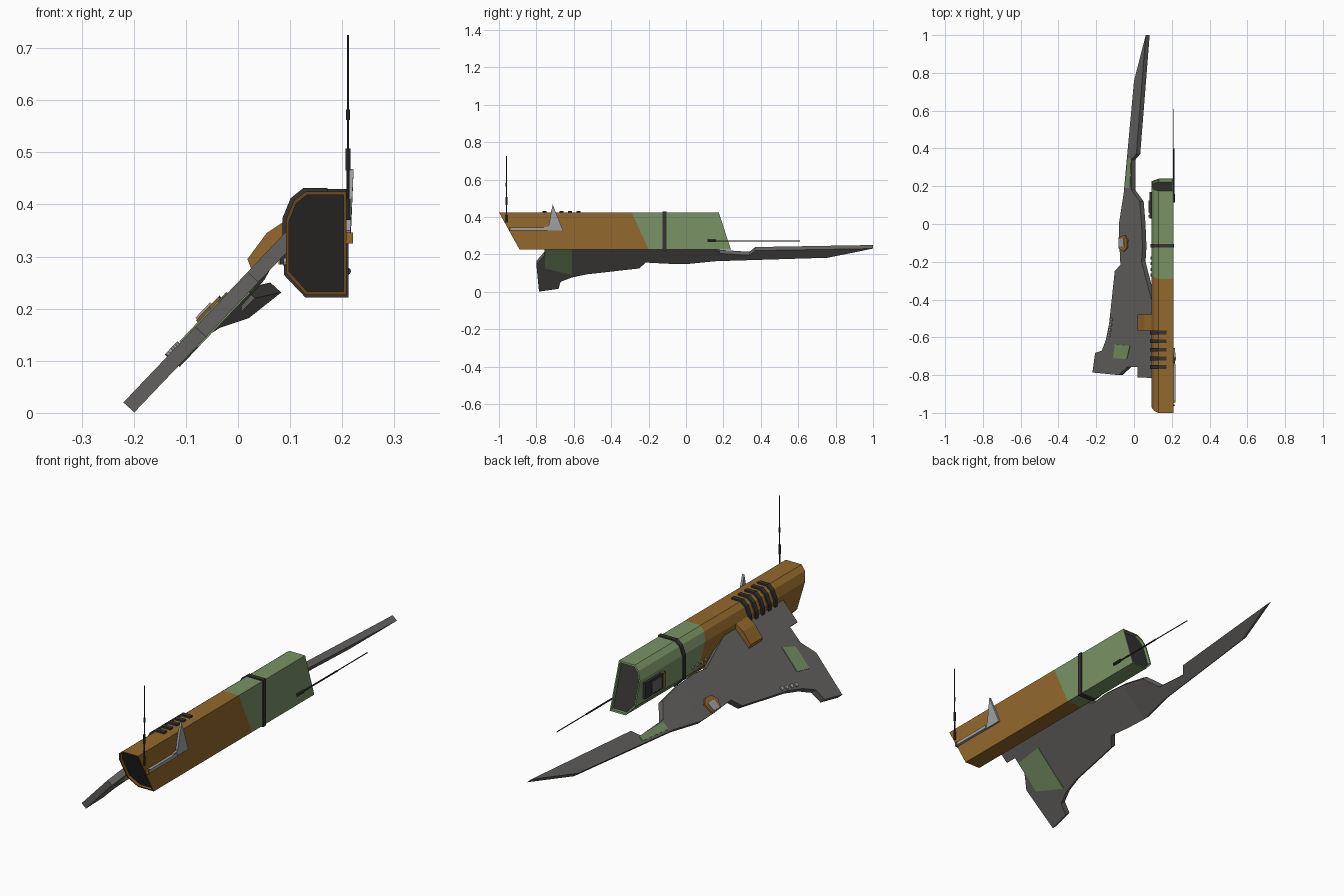
import bpy, bmesh
from mathutils import Vector as V

if "Cube" in bpy.data.objects:
    bpy.data.objects.remove(bpy.data.objects["Cube"])


def material(name, rgb):
    m = bpy.data.materials.new(name)
    m.diffuse_color = (*rgb, 1)
    m.use_nodes = True
    m.node_tree.nodes["Principled BSDF"].inputs["Base Color"].default_value = m.diffuse_color
    return m


BROWN = material("brown", (0.29, 0.14, 0.025))
GREEN = material("green", (0.19, 0.29, 0.13))
DARK = material("dark", (0.035, 0.033, 0.032))
GREY = material("hull_grey", (0.13, 0.125, 0.12))
PALE = material("pale_grey", (0.35, 0.36, 0.38))


def loft(name, rings, mat):
    """Skin a list of equal-length rings and cap both ends."""
    bm = bmesh.new()
    vs = [[bm.verts.new(p) for p in r] for r in rings]
    n = len(rings[0])
    for a, b in zip(vs, vs[1:]):
        for i in range(n):
            j = (i + 1) % n
            bm.faces.new((a[i], a[j], b[j], b[i]))
    bm.faces.new(vs[0])
    bm.faces.new(vs[-1])
    bmesh.ops.recalc_face_normals(bm, faces=bm.faces)
    me = bpy.data.meshes.new(name)
    bm.to_mesh(me)
    bm.free()
    me.materials.append(mat)
    ob = bpy.data.objects.new(name, me)
    bpy.context.collection.objects.link(ob)
    return ob


def prism(name, pts, vec, mat):
    return loft(name, [[V(p) for p in pts], [V(p) + V(vec) for p in pts]], mat)


def box(name, lo, hi, mat):
    pts = [(lo[0], lo[1], lo[2]), (hi[0], lo[1], lo[2]),
           (hi[0], hi[1], lo[2]), (lo[0], hi[1], lo[2])]
    return prism(name, pts, (0, 0, hi[2] - lo[2]), mat)


def rod(name, a, b, r, mat, sides=8):
    a, b = V(a), V(b)
    bpy.ops.mesh.primitive_cone_add(vertices=sides, radius1=r, radius2=r,
                                    depth=(b - a).length, location=(a + b) / 2)
    ob = bpy.context.object
    ob.name = name
    ob.rotation_euler = (b - a).to_track_quat('Z', 'Y').to_euler()
    ob.data.materials.append(mat)


# Fuselage: chamfered section with slanted ends
SEC = [(0.208, 0.425), (0.13, 0.425), (0.107, 0.407), (0.092, 0.37),
       (0.092, 0.268), (0.131, 0.226), (0.208, 0.226)]


def scaled(kx, kz):
    return [(0.15 + (x - 0.15) * kx, 0.3255 + (z - 0.3255) * kz) for x, z in SEC]


def slanted(sec, top, bottom, push=0.0):
    return [V((x, top + (0.425 - z) / 0.199 * (bottom - top) + push, z)) for x, z in sec]


INNER = scaled(0.9, 0.93)
FRONT, JOINT, BACK = (-1.0, -0.89), (-0.29, -0.2), (0.175, 0.24)
loft("front_hull", [slanted(INNER, *FRONT, 0.02), slanted(INNER, *FRONT),
                    slanted(SEC, *FRONT), slanted(SEC, *JOINT)], BROWN)
loft("rear_hull", [slanted(INNER, *BACK, -0.02), slanted(INNER, *BACK),
                   slanted(SEC, *BACK), slanted(SEC, *JOINT)], GREEN)
for name, end, d in (("front_intake", FRONT, 0.015), ("rear_exhaust", BACK, -0.015)):
    loft(name, [slanted(INNER, *end, d), slanted(INNER, *end, d * 1.5)], DARK)

# Band around the rear hull and ribs over the front hull
prism("hull_band", [(x, -0.125, z) for x, z in scaled(1.07, 1.05)], (0, 0.02, 0), DARK)
RIB = [(0.172, 0.432), (0.126, 0.432), (0.101, 0.412), (0.085, 0.373), (0.085, 0.335),
       (0.094, 0.335), (0.094, 0.37), (0.108, 0.405), (0.13, 0.422), (0.172, 0.422)]
for i in range(5):
    prism("hull_rib", [(x, -0.767 + i * 0.0455, z) for x, z in RIB], (0, 0.02, 0), DARK)

# Equipment box and rivets on the left side of the hull
box("side_box", (0.081, 0.03, 0.285), (0.095, 0.17, 0.355), DARK)
box("side_box_plate", (0.078, 0.06, 0.295), (0.09, 0.125, 0.345), GREY)
box("side_box_trim", (0.078, 0.035, 0.285), (0.09, 0.047, 0.355), BROWN)
for i in range(4):
    y = -0.27 + i * 0.03
    rod("hull_rivet", (0.095, y, 0.29), (0.087, y, 0.29), 0.008, PALE)

# Swept wing: flat 46 degree root plate plus a blade bent slightly down
THICK = V((0.021, 0, -0.019))
NORMAL = V((-0.724, 0, 0.69))


def on_wing(x, y, lift=0.0):
    return V((x, y, 0.02 + (x + 0.22) * 1.05 - 0.066 * max(0, y))) + NORMAL * lift


ROOT = [(-0.08, 0), (-0.078, -0.1), (-0.072, -0.215), (-0.102, -0.25), (-0.132, -0.53),
        (-0.148, -0.61), (-0.17, -0.67), (-0.206, -0.682), (-0.22, -0.786),
        (-0.082, -0.8), (-0.035, -0.757), (0.018, -0.757), (0.018, -0.812),
        (0.092, -0.815), (0.092, -0.4), (0.04, -0.2), (0.045, -0.12), (0.04, 0)]
BLADE = [(-0.08, 0), (-0.055, 0.16), (0, 0.757), (0.062, 1.0), (0.012, 0.37),
         (-0.014, 0.34), (-0.014, 0.18), (0.03, 0.12), (0.04, 0)]
prism("wing_root", [on_wing(*p) for p in ROOT], THICK, GREY)
prism("wing_blade", [on_wing(*p) for p in BLADE], THICK, GREY)

# Coloured panels on the wing
prism("upper_panel", [on_wing(*p, -0.004) for p in
                      [(-0.1, -0.638), (-0.02, -0.645), (-0.037, -0.715), (-0.11, -0.71)]],
      NORMAL * 0.007, GREEN)
prism("blade_panel", [on_wing(*p, -0.004) for p in
                      [(-0.03, 0.35), (-0.014, 0.35), (-0.02, 0.19), (-0.045, 0.19)]],
      NORMAL * 0.007, GREEN)
prism("lower_panel", [on_wing(*p) + THICK * 0.9 for p in
                      [(0.0, -0.75), (0.01, -0.61), (-0.135, -0.61), (-0.1, -0.755)]],
      THICK * 0.2, GREEN)

# Lamp housing on the wing edge, with pale lens
prism("edge_lamp", [on_wing(*p, -0.01) for p in
                    [(-0.075, -0.07), (-0.045, -0.06), (-0.03, -0.085),
                     (-0.032, -0.125), (-0.05, -0.145), (-0.075, -0.13)]],
      NORMAL * 0.018, BROWN)
prism("edge_lamp_lens", [on_wing(*p) for p in
                         [(-0.073, -0.08), (-0.048, -0.075), (-0.045, -0.12), (-0.073, -0.12)]],
      NORMAL * 0.012, PALE)
for i in range(4):
    p = on_wing(-0.118 - i * 0.004, -0.505 - i * 0.028)
    rod("wing_rivet", p, p + NORMAL * 0.006, 0.009, PALE)

# Bracket joining wing to hull
prism("wing_bracket", [(0.1, -0.565, 0.375), (0.055, -0.565, 0.345), (0.018, -0.565, 0.295),
                       (0.03, -0.565, 0.265), (0.1, -0.565, 0.33)], (0, 0.085, 0), BROWN)
box("bracket_foot", (0.03, -0.55, 0.27), (0.055, -0.495, 0.31), BROWN)

# Right side fin, rail and antenna
prism("side_fin", [(0.206, -0.657, 0.327), (0.206, -0.76, 0.327), (0.206, -0.76, 0.345),
                   (0.206, -0.735, 0.35), (0.212, -0.713, 0.468)], (0.01, 0, 0), PALE)
box("side_rail", (0.205, -0.94, 0.328), (0.22, -0.74, 0.343), PALE)
box("side_rail_tip", (0.205, -0.945, 0.325), (0.221, -0.935, 0.346), BROWN)
for z0, z1, r in ((0.37, 0.47, 0.003), (0.465, 0.507, 0.005), (0.5, 0.725, 0.0022),
                  (0.562, 0.582, 0.004), (0.37, 0.41, 0.005)):
    rod("antenna", (0.211, -0.96, z0), (0.211, -0.96, z1), r, DARK)

# Rear gun
for y0, y1, r in ((0.115, 0.16, 0.007), (0.15, 0.4, 0.0035), (0.39, 0.61, 0.0022)):
    rod("rear_gun", (0.21, y0, 0.272), (0.21, y1, 0.272), r, DARK)
